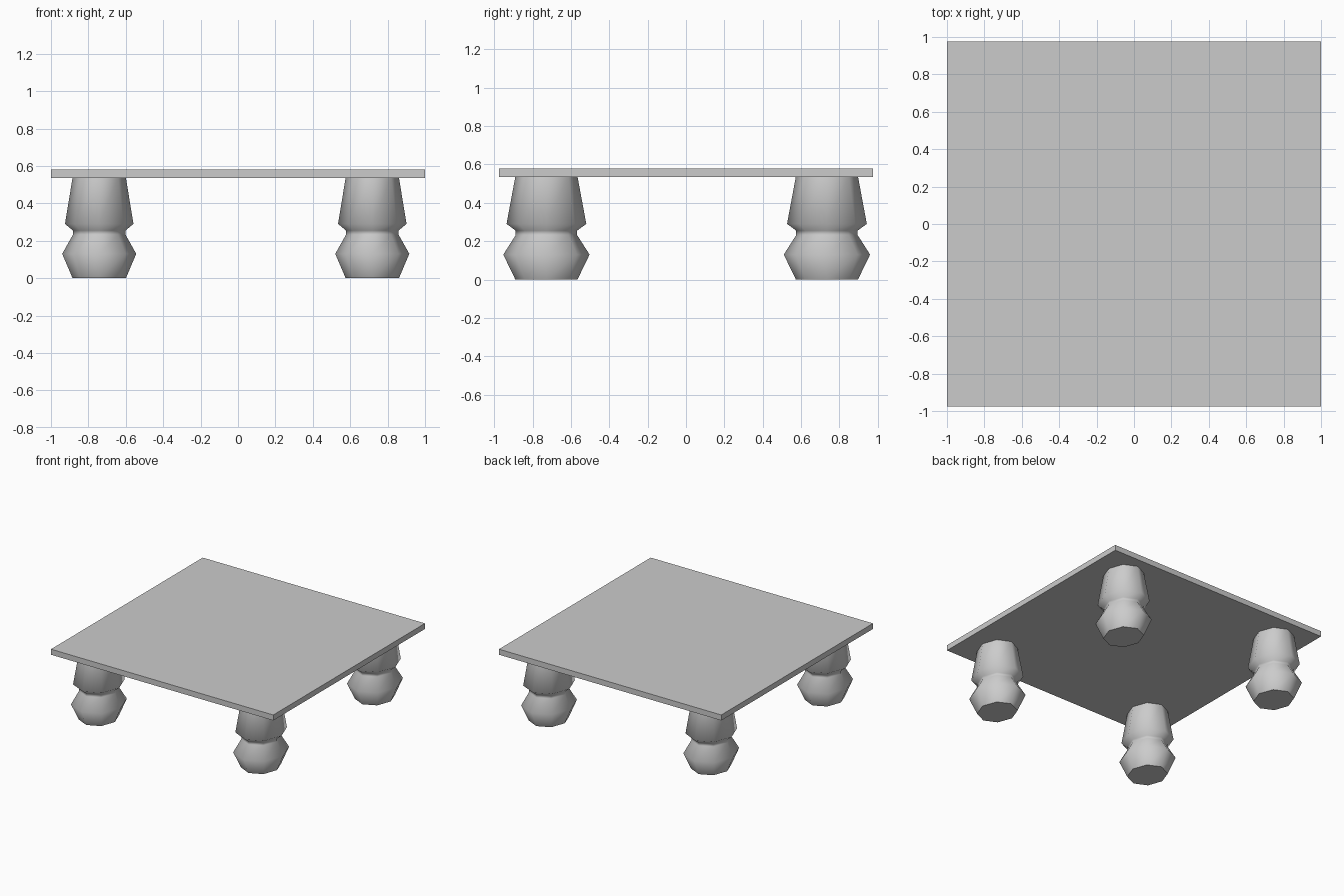
import bpy, bmesh
from math import cos, sin, pi, radians

if "Cube" in bpy.data.objects:
    bpy.data.objects.remove(bpy.data.objects["Cube"])

SIDES = 8
RATIO = 0.88          # legs are slightly narrower in x than in y
# Leg profile from floor to table top: (radius along y, z)
PROFILE = [(0.162, 0.0), (0.225, 0.13), (0.16, 0.232), (0.16, 0.255),
           (0.208, 0.29), (0.162, 0.537)]


def finish(name, bm, smooth_angle=None):
    bmesh.ops.recalc_face_normals(bm, faces=bm.faces)
    mesh = bpy.data.meshes.new(name)
    bm.to_mesh(mesh)
    bm.free()
    obj = bpy.data.objects.new(name, mesh)
    bpy.context.collection.objects.link(obj)
    if smooth_angle:
        bpy.ops.object.select_all(action='DESELECT')
        obj.select_set(True)
        bpy.context.view_layer.objects.active = obj
        bpy.ops.object.shade_smooth_by_angle(angle=radians(smooth_angle))
    return obj


def make_leg(name, x, y):
    bm = bmesh.new()
    rings = [[bm.verts.new((RATIO * r * cos(2 * pi * i / SIDES),
                            r * sin(2 * pi * i / SIDES), z))
              for i in range(SIDES)] for r, z in PROFILE]
    for low, high in zip(rings, rings[1:]):
        for i in range(SIDES):
            j = (i + 1) % SIDES
            bm.faces.new((low[i], low[j], high[j], high[i]))
    bm.faces.new(rings[0])
    bm.faces.new(rings[-1])
    leg = finish(name, bm, 62)
    leg.location = (x, y, 0)


# Table top: thin slab
bm = bmesh.new()
bmesh.ops.create_cube(bm, size=1)
bmesh.ops.scale(bm, vec=(2.0, 1.95, 0.045), verts=bm.verts)
top = finish("table_top", bm)
top.location.z = 0.5575

# Four turned legs
for side_y, y in (("front", -0.728), ("back", 0.735)):
    for side_x, x in (("left", -0.742), ("right", 0.718)):
        make_leg(f"{side_y}_{side_x}_leg", x, y)
